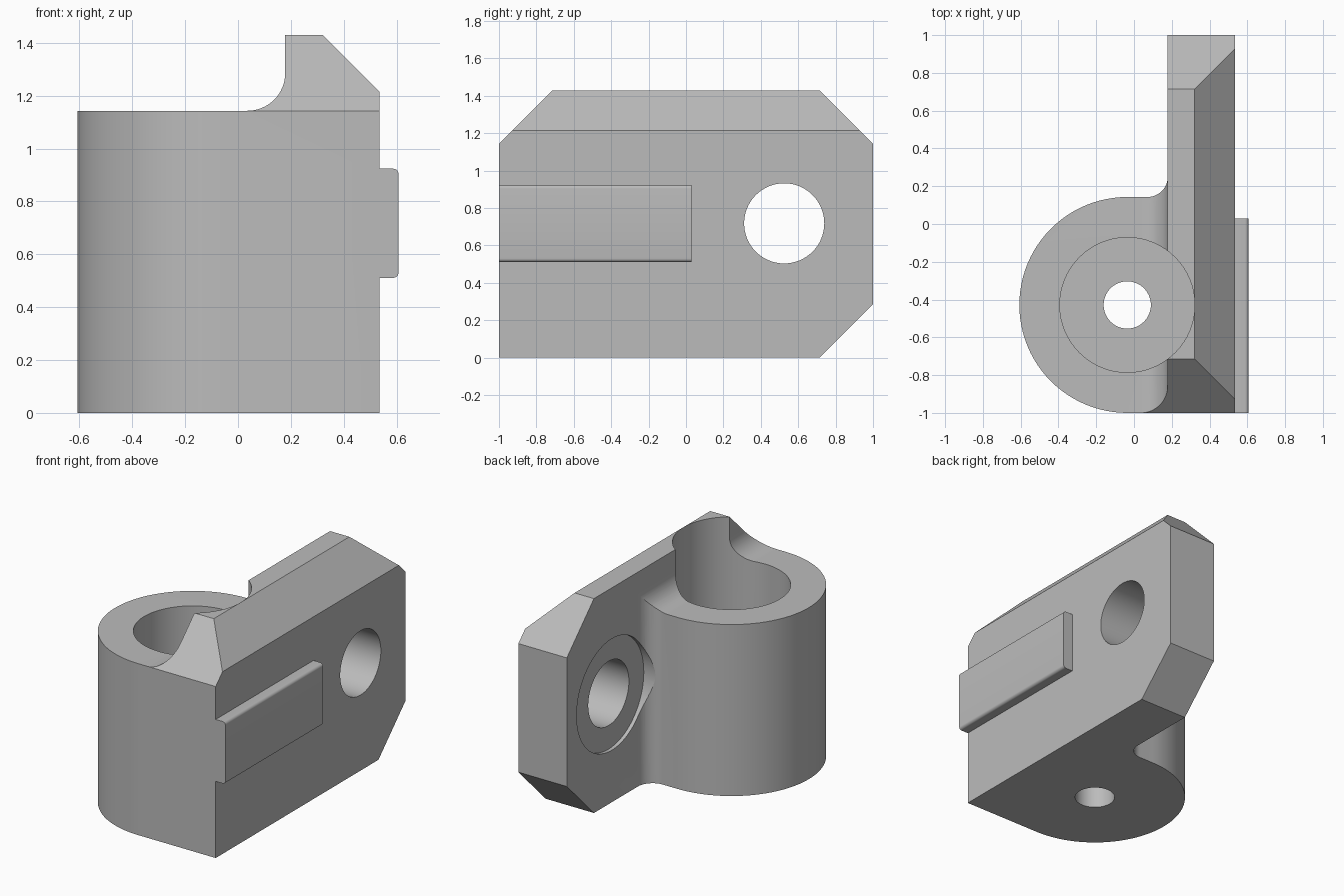
import bpy
import bmesh
from math import cos, sin, radians
from mathutils import Vector

cube = bpy.data.objects.get("Cube")
if cube:
    bpy.data.objects.remove(cube)

U = 1 / 14                        # design module
PLATE_IN, PLATE_OUT = 2.5 * U, 7.5 * U
BOSS_X, BOSS_Y, BOSS_R = -0.5 * U, -6 * U, 8 * U
BOSS_TOP, TOP = 16 * U, 20 * U

grey = bpy.data.materials.new("plain_grey")
grey.diffuse_color = (0.5, 0.5, 0.5, 1)
grey.use_nodes = True
grey.node_tree.nodes["Principled BSDF"].inputs["Base Color"].default_value = (0.5, 0.5, 0.5, 1)


def arc(cx, cy, r, start, end, steps):
    angles = [radians(start + (end - start) * i / steps) for i in range(steps + 1)]
    return [(cx + r * cos(a), cy + r * sin(a)) for a in angles]


def prism(name, points, axis, lo, hi):
    """Extrude a closed 2D profile along x, y or z."""
    place = {"x": lambda p, t: (t, p[0], p[1]),
             "y": lambda p, t: (p[0], t, p[1]),
             "z": lambda p, t: (p[0], p[1], t)}[axis]
    bm = bmesh.new()
    face = bm.faces.new([bm.verts.new(place(p, lo)) for p in points])
    grown = bmesh.ops.extrude_face_region(bm, geom=[face])["geom"]
    shift = Vector(place((0, 0), hi - lo))
    bmesh.ops.translate(bm, vec=shift, verts=[g for g in grown if isinstance(g, bmesh.types.BMVert)])
    bmesh.ops.recalc_face_normals(bm, faces=bm.faces)
    mesh = bpy.data.meshes.new(name)
    bm.to_mesh(mesh)
    bm.free()
    mesh.materials.append(grey)
    obj = bpy.data.objects.new(name, mesh)
    bpy.context.collection.objects.link(obj)
    return obj


def combine(target, tool, operation):
    """Apply a boolean and discard the tool."""
    mod = target.modifiers.new("cut", "BOOLEAN")
    mod.operation, mod.object, mod.solver = operation, tool, "EXACT"
    bpy.context.view_layer.objects.active = target
    bpy.ops.object.modifier_apply(modifier=mod.name)
    bpy.data.objects.remove(tool)


# Plan outline: round boss, filleted into the long plate
fillet = 1.5 * U
boss_back = BOSS_Y + BOSS_R
plan = arc(BOSS_X, BOSS_Y, BOSS_R, 270, 90, 48)
plan += arc(PLATE_IN - fillet, boss_back + fillet, fillet, -90, 0, 12)
plan += [(PLATE_IN, 1), (PLATE_OUT, 1), (PLATE_OUT, -1)]
body = prism("clamp_body", plan, "z", -0.2, 1.7)

# Front outline: low boss top, curved rise and sloped plate edge
rise = 2 * U
front = [(-1, 0), (-1, BOSS_TOP)]
front += arc(PLATE_IN - rise, BOSS_TOP + rise, rise, -90, 0, 16)
front += [(PLATE_IN, TOP), (4.5 * U, TOP), (PLATE_OUT, 17 * U), (PLATE_OUT + 0.2, 17 * U - 0.2),
          (PLATE_OUT + 0.2, 0)]
combine(body, prism("front_outline", front, "y", -1.3, 1.3), "INTERSECT")

# Side outline: clipped corners, extended past the body
slope = 1 + BOSS_TOP
side = [(-1.1, -0.2), (10 * U - 0.2, -0.2), (1.1, 1.1 - 10 * U), (1.1, slope - 1.1),
        (slope - 1.6, 1.6), (1.6 - slope, 1.6), (-1.1, slope - 1.1)]
combine(body, prism("side_outline", side, "x", -1.2, 1.2), "INTERSECT")

# Guide rib on the outer face, long edges rounded
low, high, out, r = 7.15 * U, 12.93 * U, 8.5 * U, 0.02
rib = [(PLATE_OUT - 0.04, high), (PLATE_OUT - 0.04, low)]
rib += arc(out - r, low + r, r, -90, 0, 6) + arc(out - r, high - r, r, 0, 90, 6)
combine(body, prism("guide_rib", rib, "y", -1, 0.03), "UNION")

# Vertical bore with a smaller drain hole, cross hole with shallow spot face
HOLE_Y, HOLE_Z = 7.35 * U, 10.05 * U
holes = [("z", BOSS_X, BOSS_Y, 5 * U, 2 * U, 1.8),
         ("z", BOSS_X, BOSS_Y, 1.75 * U, -0.3, 0.5),
         ("x", HOLE_Y, HOLE_Z, 3 * U, 0, 0.9),
         ("x", HOLE_Y, HOLE_Z, 5.2 * U, -0.1, PLATE_IN + 0.025)]
for axis, a, b, radius, lo, hi in holes:
    circle = arc(a, b, radius, 0, 360, 64)[:-1]
    combine(body, prism("hole", circle, axis, lo, hi), "DIFFERENCE")

# Smooth curved walls, crisp edges
bpy.ops.object.select_all(action="DESELECT")
body.select_set(True)
bpy.context.view_layer.objects.active = body
bpy.ops.object.shade_smooth_by_angle(angle=radians(25))
